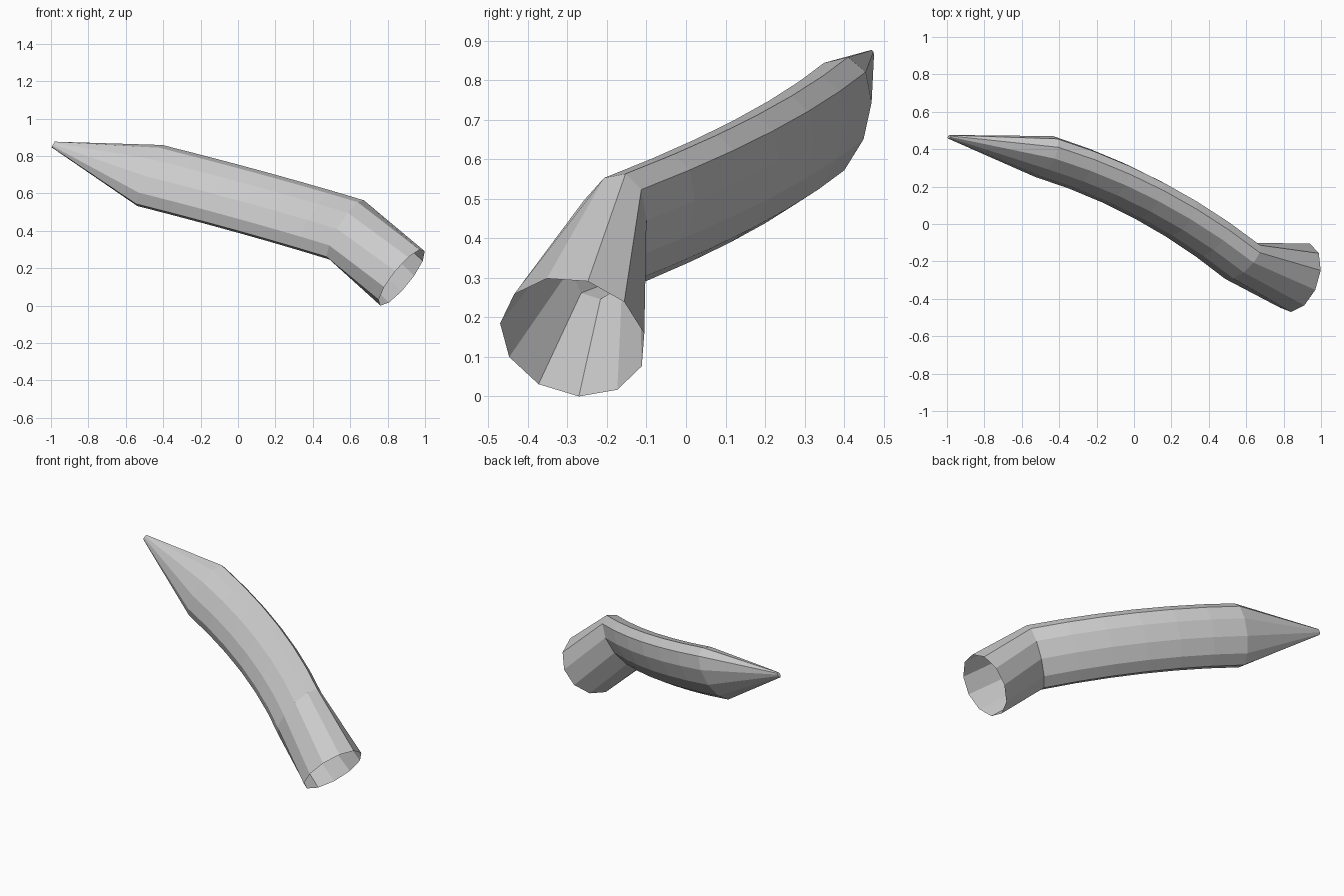
import bpy, bmesh, math
from mathutils import Vector as V

if "Cube" in bpy.data.objects:
    bpy.data.objects.remove(bpy.data.objects["Cube"])

SIDES, STEPS = 11, 6

# Each section is an ellipse: centre, sideways axis, upright axis
tip = (V((-.988, .466, .861)), V((.003, .01, .004)), V((.008, 0, .015)))
shoulder = (V((-.475, .36, .695)), V((.045, .11, .056)), V((.056, 0, .155)))
bend = (V((.575, -.198, .405)), V((.073, .098, .048)), V((.072, 0, .153)))
mouth = (V((.875, -.286, .15)), V((.042, .185, -.025)), V((.117, 0, .149)))
bulge = V((.025, .05, 0))


def blend(a, b, u):
    sec = [p.lerp(q, u) for p, q in zip(a, b)]
    sec[0] = sec[0] + bulge * 4 * u * (1 - u)
    return sec


def add_ring(bm, section, turn):
    c, side, up = section
    verts = []
    for k in range(SIDES):
        a = math.radians(turn) + 2 * math.pi * k / SIDES
        verts.append(bm.verts.new(c + side * math.cos(a) + up * math.sin(a)))
    return verts


# Tapered tip, curved body, bend, flared open mouth
sections = [(tip, 30)]
sections += [(blend(shoulder, bend, i / STEPS), 30) for i in range(STEPS + 1)]
sections += [(mouth, 45.5)]

bm = bmesh.new()
rings = [add_ring(bm, s, t) for s, t in sections]
for r0, r1 in zip(rings, rings[1:]):
    for k in range(SIDES):
        j = (k + 1) % SIDES
        bm.faces.new((r0[k], r0[j], r1[j], r1[k]))
bm.faces.new(rings[0][::-1])
bmesh.ops.recalc_face_normals(bm, faces=bm.faces[:])

# Stand on the ground
low = min(v.co.z for v in bm.verts)
bmesh.ops.translate(bm, verts=bm.verts[:], vec=(0, 0, -low))

mesh = bpy.data.meshes.new("curved_horn")
bm.to_mesh(mesh)
bm.free()
bpy.context.collection.objects.link(bpy.data.objects.new("curved_horn", mesh))
